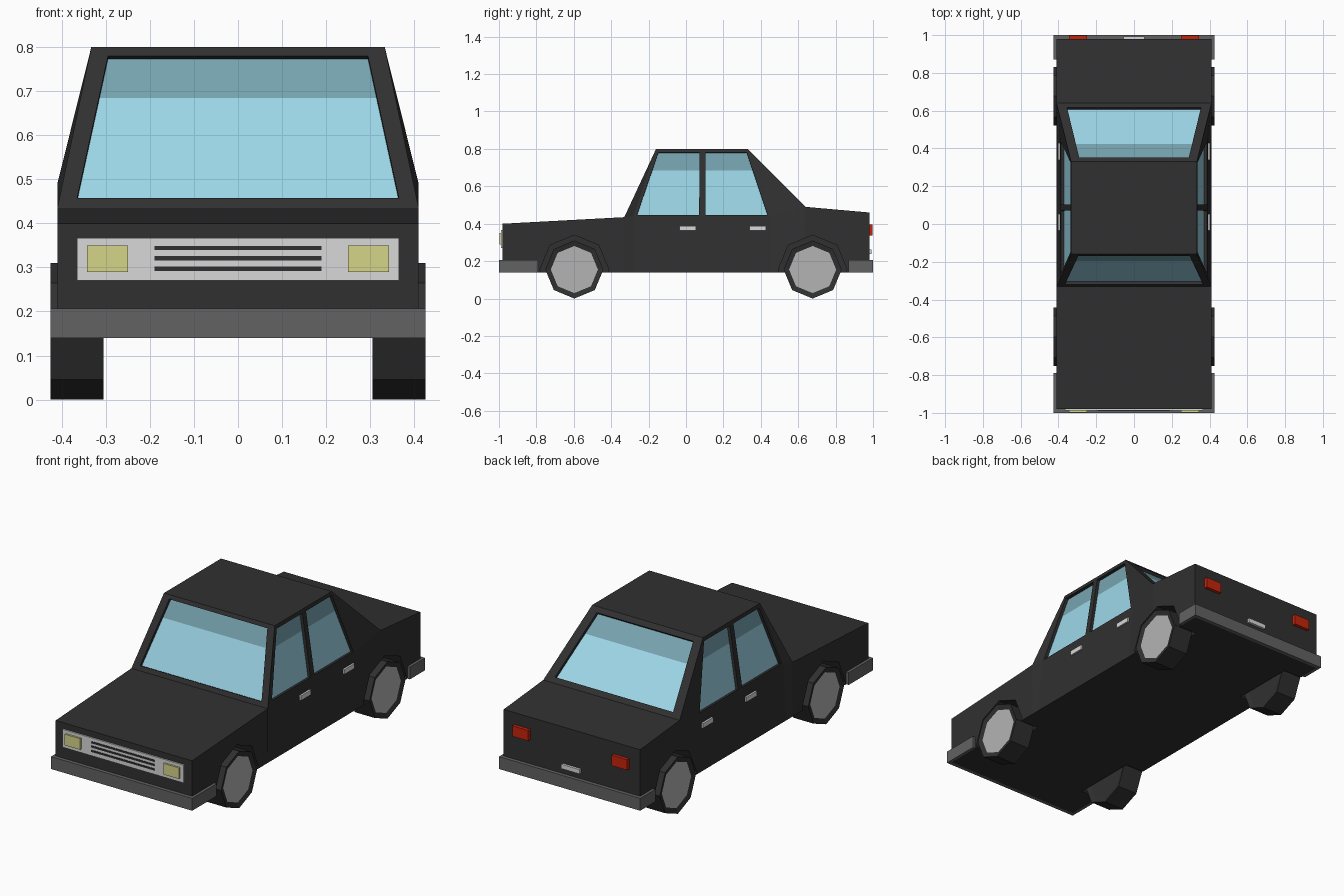
import bpy, bmesh, math
from mathutils import Vector, Matrix

if "Cube" in bpy.data.objects:
    bpy.data.objects.remove(bpy.data.objects["Cube"])


def mat(name, *rgb):
    m = bpy.data.materials.new(name)
    lin = [(c / 255 / 12.92) if c < 10 else ((c / 255 + 0.055) / 1.055) ** 2.4 for c in rgb]
    m.diffuse_color = (*lin, 1)
    m.use_nodes = True
    m.node_tree.nodes["Principled BSDF"].inputs["Base Color"].default_value = m.diffuse_color
    return m


PAINT = mat("charcoal paint", 48, 48, 48)
GLASS = mat("blue glass", 158, 216, 233)
TINT = mat("tinted glass", 118, 163, 175)
BUMPER = mat("bumper grey", 98, 98, 98)
CHROME = mat("light chrome", 216, 216, 216)
HUB = mat("hub grey", 180, 180, 180)
LAMP = mat("pale yellow lamp", 213, 213, 138)
RED = mat("red lamp", 198, 36, 12)


def finish(name, bm, *mats):
    bmesh.ops.remove_doubles(bm, verts=bm.verts, dist=1e-5)
    bmesh.ops.recalc_face_normals(bm, faces=bm.faces)
    me = bpy.data.meshes.new(name)
    bm.to_mesh(me)
    bm.free()
    for m in mats:
        me.materials.append(m)
    ob = bpy.data.objects.new(name, me)
    bpy.context.collection.objects.link(ob)
    return ob


def boxes(name, material, *spans):
    """Each span is x0, x1, y0, y1, z0, z1."""
    bm = bmesh.new()
    for x0, x1, y0, y1, z0, z1 in spans:
        m = Matrix.Translation(((x0 + x1) / 2, (y0 + y1) / 2, (z0 + z1) / 2))
        m = m @ Matrix.Diagonal((abs(x1 - x0), y1 - y0, z1 - z0, 1))
        bmesh.ops.create_cube(bm, size=1, matrix=m)
    return finish(name, bm, material)


def octagon(bm, x, y, z, r, depth):
    m = Matrix.Translation((x, y, z)) @ Matrix.Rotation(math.pi / 2, 4, 'Y')
    bmesh.ops.create_cone(bm, cap_ends=True, segments=8, radius1=r, radius2=r,
                          depth=depth, matrix=m)


WHEEL_Y = (-0.597, 0.677)
WHEEL_R = 0.155

# Lower body: lofted through stations (y, top z, top half width)
stations = [(-0.98, 0.40, 0.41), (-0.33, 0.435, 0.41), (-0.28, 0.44, 0.388), (0.088, 0.44, 0.388),
            (0.45, 0.44, 0.388), (0.64, 0.49, 0.41), (0.98, 0.46, 0.41)]
bm = bmesh.new()
rings = [[bm.verts.new(p) for p in ((-0.41, y, 0.14), (0.41, y, 0.14), (w, y, z), (-w, y, z))]
         for y, z, w in stations]
for a, b in zip(rings, rings[1:]):
    for i in range(4):
        j = (i + 1) % 4
        bm.faces.new((a[i], a[j], b[j], b[i]))
bm.faces.new(rings[0])
bm.faces.new(rings[-1])
body = finish("lower_body", bm, PAINT)

# Wheel arches cut into the sides
bm = bmesh.new()
for s in (-1, 1):
    for y in WHEEL_Y:
        octagon(bm, s * 0.40, y, WHEEL_R, 0.184, 0.2)
cutter = finish("arch_cutter", bm, PAINT)
cutter.hide_render = True
mod = body.modifiers.new("arches", 'BOOLEAN')
mod.operation = 'DIFFERENCE'
mod.solver = 'EXACT'
mod.object = cutter
bpy.context.view_layer.objects.active = body
bpy.ops.object.modifier_apply(modifier=mod.name)
bpy.data.objects.remove(cutter)

# Cabin: frames with recessed glass, tinted along the top
cab = bmesh.new()


def face(pts, index=0):
    cab.faces.new([cab.verts.new(p) for p in pts]).material_index = index


def window(outer, inner, depth=0.016):
    """Corners run bottom, bottom, top, top."""
    outer, inner = [Vector(p) for p in outer], [Vector(p) for p in inner]
    n = (inner[1] - inner[0]).cross(inner[3] - inner[0]).normalized()
    if n.dot(Vector((0, 0.1, 0.5)) - inner[0]) < 0:
        n = -n
    deep = [p + n * depth for p in inner]
    for i in range(4):
        j = (i + 1) % 4
        face((outer[i], outer[j], inner[j], inner[i]))
        face((inner[i], inner[j], deep[j], deep[i]))
    a, b, c, d = deep
    l = a.lerp(d, (0.685 - a.z) / (d.z - a.z))
    r = b.lerp(c, (0.685 - b.z) / (c.z - b.z))
    face((a, b, r, l), 1)
    face((l, r, c, d), 2)


def side_x(z):
    return 0.388 - 0.055 * (z - 0.44) / 0.36


ROOF = 0.333
for s in (-1, 1):
    def side(y, z):
        return (s * side_x(z), y, z)
    window((side(-0.28, 0.44), side(0.088, 0.44), side(0.088, 0.8), side(-0.16, 0.8)),
           (side(-0.262, 0.446), side(0.070, 0.446), side(0.073, 0.78), side(-0.148, 0.78)))
    window((side(0.088, 0.44), side(0.45, 0.44), side(0.33, 0.8), side(0.088, 0.8)),
           (side(0.104, 0.446), side(0.436, 0.446), side(0.325, 0.78), side(0.104, 0.78)))
    face(((s * 0.41, -0.33, 0.435), side(-0.28, 0.44), side(-0.16, 0.8)))
    face(((s * 0.41, 0.64, 0.49), side(0.45, 0.44), side(0.33, 0.8)))


def end_window(y0, z0, y1, low, high):
    """Windscreen or rear window; low and high are (half width, z) of the glass."""
    def at(x, z):
        return (x, y0 + (y1 - y0) * (z - z0) / (0.8 - z0), z)
    window((at(-0.41, z0), at(0.41, z0), at(ROOF, 0.8), at(-ROOF, 0.8)),
           (at(-low[0], low[1]), at(low[0], low[1]), at(high[0], high[1]), at(-high[0], high[1])))


end_window(-0.33, 0.435, -0.16, (0.365, 0.458), (0.295, 0.78))
end_window(0.64, 0.49, 0.33, (0.355, 0.512), (0.29, 0.778))
face([(-ROOF, -0.16, 0.8), (ROOF, -0.16, 0.8), (ROOF, 0.088, 0.8), (ROOF, 0.33, 0.8),
      (-ROOF, 0.33, 0.8), (-ROOF, 0.088, 0.8)])
finish("cabin", cab, PAINT, GLASS, TINT)

# Wheels: eight-sided tyres with a shallow hub inset
for s, sname in ((-1, "left"), (1, "right")):
    for y, yname in zip(WHEEL_Y, ("front", "rear")):
        bm = bmesh.new()
        octagon(bm, s * 0.365, y, WHEEL_R, WHEEL_R, 0.12)
        bm.normal_update()
        caps = [f for f in bm.faces if len(f.verts) == 8]
        bmesh.ops.inset_individual(bm, faces=caps, thickness=0.029, depth=-0.008)
        for f in caps:
            if f.calc_center_median().x * s > 0.365:
                f.material_index = 1
        finish(f"{yname}_{sname}_wheel", bm, PAINT, HUB)

# Bumpers wrapping round the corners
for name, y0, y1, e0, e1 in (("front_bumper", -1.0, -0.98, -0.98, -0.79),
                             ("rear_bumper", 0.98, 1.0, 0.87, 0.98)):
    boxes(name, BUMPER, (-0.425, 0.425, y0, y1, 0.14, 0.207),
          *[(s * 0.425, s * 0.408, e0, e1, 0.14, 0.207) for s in (-1, 1)])

# Grille, slats, lamps, number plate bar, door handles
boxes("grille", CHROME, (-0.365, 0.365, -0.988, -0.978, 0.27, 0.367))
boxes("grille_slats", PAINT, *[(-0.19, 0.19, -0.991, -0.985, z - 0.005, z + 0.005)
                               for z in (0.297, 0.321, 0.344)])
boxes("headlights", LAMP, *[(s * 0.25, s * 0.343, -0.998, -0.98, 0.29, 0.35) for s in (-1, 1)])
boxes("tail_lights", RED, *[(s * 0.25, s * 0.345, 0.975, 0.998, 0.338, 0.395) for s in (-1, 1)])
boxes("boot_handle", CHROME, (-0.055, 0.055, 0.975, 0.993, 0.238, 0.262))
boxes("door_handles", CHROME, *[(s * 0.385, s * 0.402, y, y + 0.088, 0.363, 0.389)
                                for s in (-1, 1) for y in (-0.034, 0.34)])
